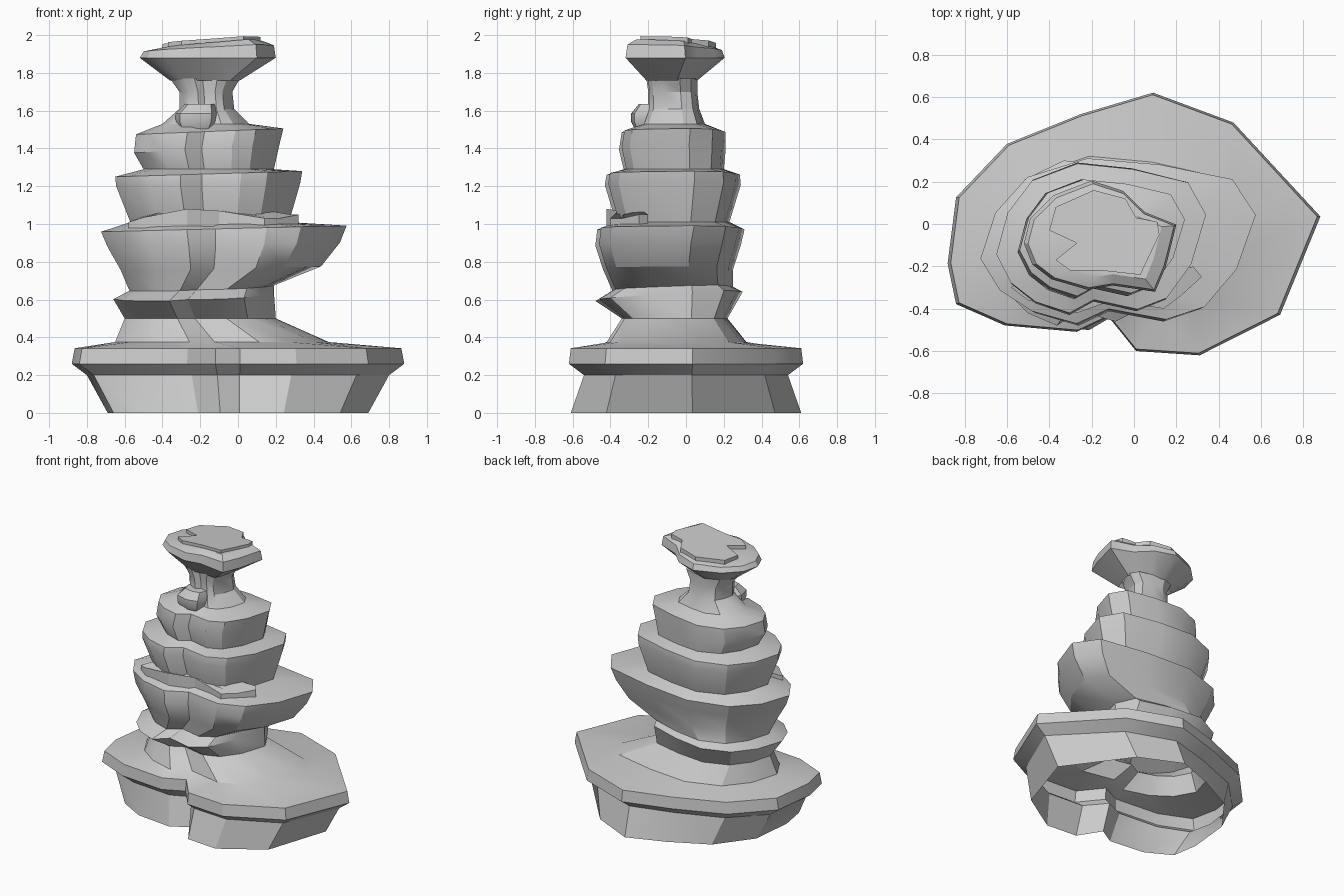
import bpy, bmesh

# Outlines seen from above, clockwise from the back, with a cleft in the front
BASE = [(.09, .62), (.47, .48), (.88, .04), (.69, -.42), (.31, -.61), (.01, -.59), (-.12, -.43),
        (-.27, -.5), (-.61, -.47), (-.84, -.37), (-.88, -.18), (-.84, .13), (-.6, .38), (-.25, .52)]
TIER = [(.12, .28), (.46, .21), (.57, .04), (.48, -.22), (.33, -.4), (.15, -.46), (-.12, -.41),
        (-.27, -.48), (-.48, -.42), (-.63, -.32), (-.72, -.17), (-.65, .05), (-.5, .22), (-.22, .31)]


def fit(outline, x0, x1, y0, y1):
    xs, ys = zip(*outline)
    u = lambda v, a: (v - min(a)) / (max(a) - min(a))
    return [(x0 + (x1 - x0) * u(x, xs), y0 + (y1 - y0) * u(y, ys)) for x, y in outline]


def loft(name, rings, bottom=False):
    """Skin a stack of equal-length point rings and cap the top."""
    bm = bmesh.new()
    loops = [[bm.verts.new(p) for p in r] for r in rings]
    for a, b in zip(loops, loops[1:]):
        for i in range(len(a)):
            j = (i + 1) % len(a)
            bm.faces.new((a[i], a[j], b[j], b[i]))
    bm.faces.new(loops[-1])
    if bottom:
        bm.faces.new(loops[0])
    bmesh.ops.recalc_face_normals(bm, faces=bm.faces)
    me = bpy.data.meshes.new(name)
    bm.to_mesh(me)
    bm.free()
    ob = bpy.data.objects.new(name, me)
    bpy.context.collection.objects.link(ob)
    bpy.ops.object.select_all(action='DESELECT')
    ob.select_set(True)
    bpy.context.view_layer.objects.active = ob
    bpy.ops.object.shade_smooth_by_angle(angle=0.5)
    return ob


def ring(outline, z, x0, x1, y0, y1, tx=0, ty=0):
    cx, cy = (x0 + x1) / 2, (y0 + y1) / 2
    return [(x, y, z + tx * (x - cx) + ty * (y - cy)) for x, y in fit(outline, x0, x1, y0, y1)]


# Wide open-bottomed foot and the tiered column above it
foot = [(0, -.69, .69, -.61, .61), (.2, -.8, .8, -.54, .54),
        (.26, -.88, .88, -.62, .62), (.342, -.865, .865, -.61, .61)]
tiers = [(.375, -.65, .48, -.42, .32), (.5, -.6, .2, -.34, .22),
         (.62, -.66, .19, -.48, .3, .03, .06), (.66, -.575, .19, -.39, .25, .03, .03),
         (.765, -.62, .44, -.44, .25, .02), (.89, -.69, .54, -.48, .29, .02),
         (.975, -.725, .575, -.47, .31, .025), (1.01, -.57, .27, -.37, .23),
         (1.21, -.645, .33, -.43, .29, .02), (1.265, -.65, .34, -.42, .285, .03),
         (1.29, -.5, .19, -.33, .2),
         (1.4, -.55, .22, -.355, .21, .06), (1.49, -.54, .24, -.34, .21, .04),
         (1.53, -.4, .06, -.23, .1), (1.61, -.31, -.02, -.2, .07),
         (1.7, -.31, -.03, -.2, .06), (1.77, -.36, .01, -.21, .06)]
loft("rock_tower", [ring(BASE, *r) for r in foot] + [ring(TIER, *r) for r in tiers])

# Mushroom-shaped cap
CAP = [(-.2, .21), (-.05, .16), (.05, .06), (.2, 0), (.15, -.2), (.1, -.32), (-.1, -.29), (-.22, -.31),
       (-.39, -.26), (-.48, -.19), (-.52, -.09), (-.49, .03), (-.38, .14)]
loft("cap_rock", [ring(CAP, 1.76, -.36, .01, -.21, .06),
                  ring(CAP, 1.88, -.52, .2, -.32, .205),
                  ring(CAP, 1.93, -.5, .19, -.31, .19, .05, -.03),
                  ring(CAP, 1.95, -.42, .13, -.26, .15, .08, -.06)])

# Jagged slab on the cap
SLAB = [(-.19, .16), (-.37, .08), (-.4, -.03), (-.27, -.09), (-.37, -.17), (-.3, -.22), (-.15, -.22),
        (.03, -.24), (.12, -.05), (.11, .01), (.01, .03), (-.04, .12)]
loft("cap_slab", [[(x, y, 1.91) for x, y in SLAB],
                  [(x, y, 1.98 + .07 * x - .05 * y) for x, y in SLAB]], True)

# Sloping ledge across the front of the third tier
LEDGE = [(-.58, -.3, 1.01), (-.5, -.36, 1.035), (-.27, -.42, 1.08), (-.1, -.36, 1.07),
         (.14, -.4, 1.03), (.22, -.34, 1.03), (.32, -.25, 1.05), (.28, -.2, 1.05),
         (.1, -.25, 1.08), (-.24, -.3, 1.11), (-.5, -.24, 1.04)]
loft("front_ledge", [[(x, y, .98) for x, y, z in LEDGE], LEDGE], True)

# Small boulder at the foot of the neck
ROCK = [(-.5, .2), (-.3, .5), (.3, .5), (.5, .15), (.35, -.4), (0, -.5), (-.4, -.35)]
loft("boulder", [ring(ROCK, 1.5, -.31, -.13, -.27, -.14),
                 ring(ROCK, 1.54, -.33, -.11, -.29, -.12),
                 ring(ROCK, 1.585, -.33, -.105, -.29, -.12),
                 ring(ROCK, 1.635, -.28, -.12, -.25, -.14)], True)
